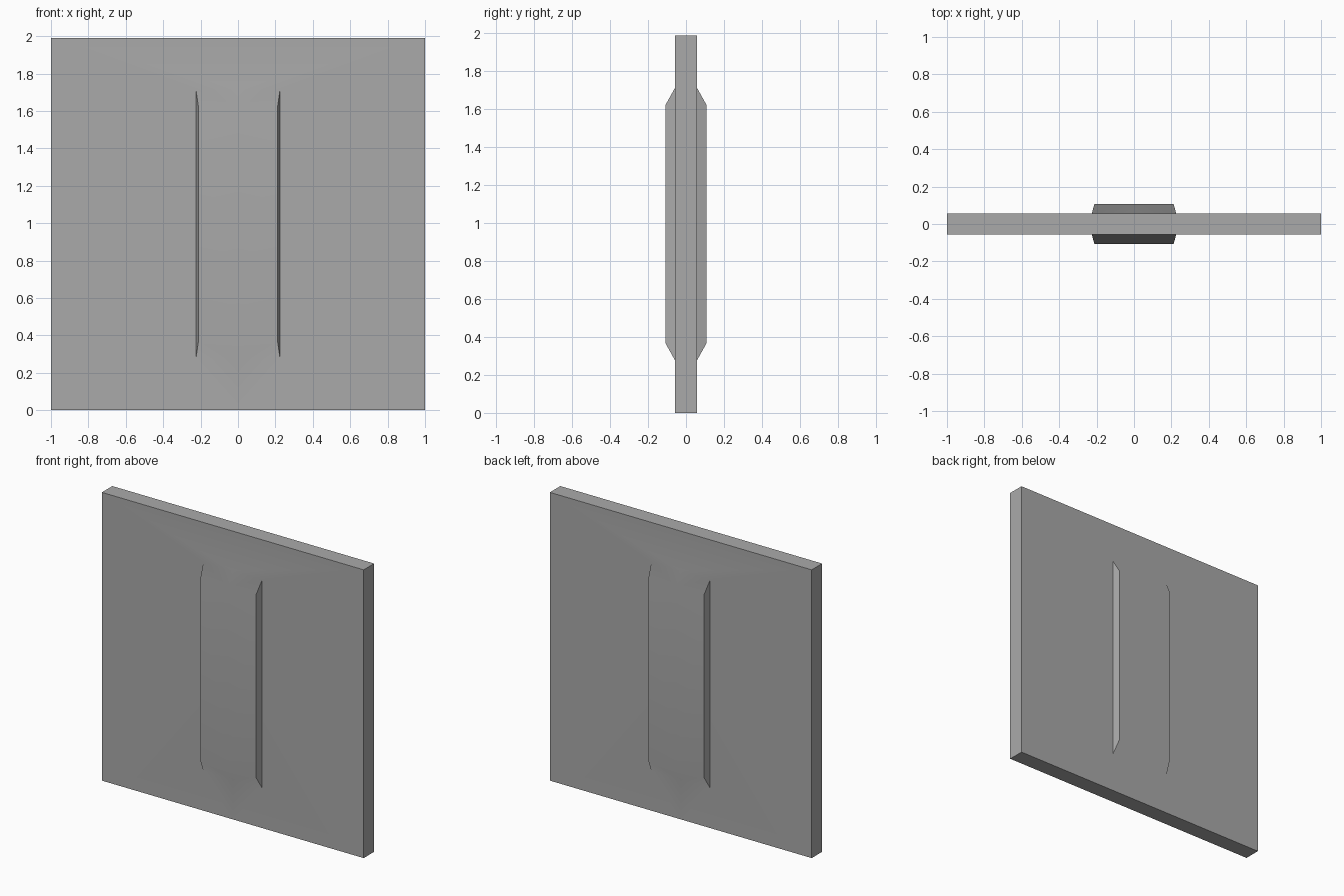
import bpy, bmesh, math

cube = bpy.data.objects.get("Cube")
if cube:
    bpy.data.objects.remove(cube, do_unlink=True)

# Sizes
HEIGHT = 1.99
HALF_THICK, HALF_RAISED = 0.057, 0.107
BASE_X, BASE_LOW = 0.225, 0.275      # foot of the raised panel
TOP_X, TOP_LOW = 0.212, 0.365        # face of the raised panel

grey = bpy.data.materials.new("plain grey")
grey.use_nodes = True
GREY = (0.4, 0.4, 0.4, 1)
grey.diffuse_color = GREY
grey.node_tree.nodes["Principled BSDF"].inputs["Base Color"].default_value = GREY


def ring(bm, side, y, width, low):
    """Four corners of an upright rectangle that starts at the centre seam."""
    return [bm.verts.new((side * x, y, z)) for x, z in
            ((0, low), (width, low), (width, HEIGHT - low), (0, HEIGHT - low))]


def make_leaf(name, side):
    bm = bmesh.new()
    # Nested rings: slab edge, foot of the panel, face of the panel
    front, back = [[ring(bm, side, s * HALF_THICK, 1, 0),
                    ring(bm, side, s * HALF_THICK, BASE_X, BASE_LOW),
                    ring(bm, side, s * HALF_RAISED, TOP_X, TOP_LOW)] for s in (-1, 1)]
    for rings in (front, back):
        for a, b in zip(rings, rings[1:]):
            for i in range(3):
                bm.faces.new((a[i], a[i + 1], b[i + 1], b[i]))
        bm.faces.new(rings[2])
    # Bottom, outer and top edges of the slab
    for i in range(3):
        bm.faces.new((front[0][i], front[0][i + 1], back[0][i + 1], back[0][i]))
    # Inner face along the seam
    outline = [r[0] for r in front] + [r[3] for r in reversed(front)]
    outline += [r[3] for r in back] + [r[0] for r in reversed(back)]
    bm.faces.new(outline)
    bmesh.ops.recalc_face_normals(bm, faces=bm.faces)

    mesh = bpy.data.meshes.new(name)
    bm.to_mesh(mesh)
    bm.free()
    mesh.materials.append(grey)
    leaf = bpy.data.objects.new(name, mesh)
    bpy.context.collection.objects.link(leaf)
    # Soft shading over the shallow ramps, crisp elsewhere
    bpy.ops.object.select_all(action='DESELECT')
    leaf.select_set(True)
    bpy.context.view_layer.objects.active = leaf
    bpy.ops.object.shade_smooth_by_angle(angle=math.radians(35))
    weighted = leaf.modifiers.new("Weighted Normal", 'WEIGHTED_NORMAL')
    weighted.mode = 'FACE_AREA_WITH_ANGLE'
    weighted.keep_sharp = True


make_leaf("left_door_leaf", 1)
make_leaf("right_door_leaf", -1)
